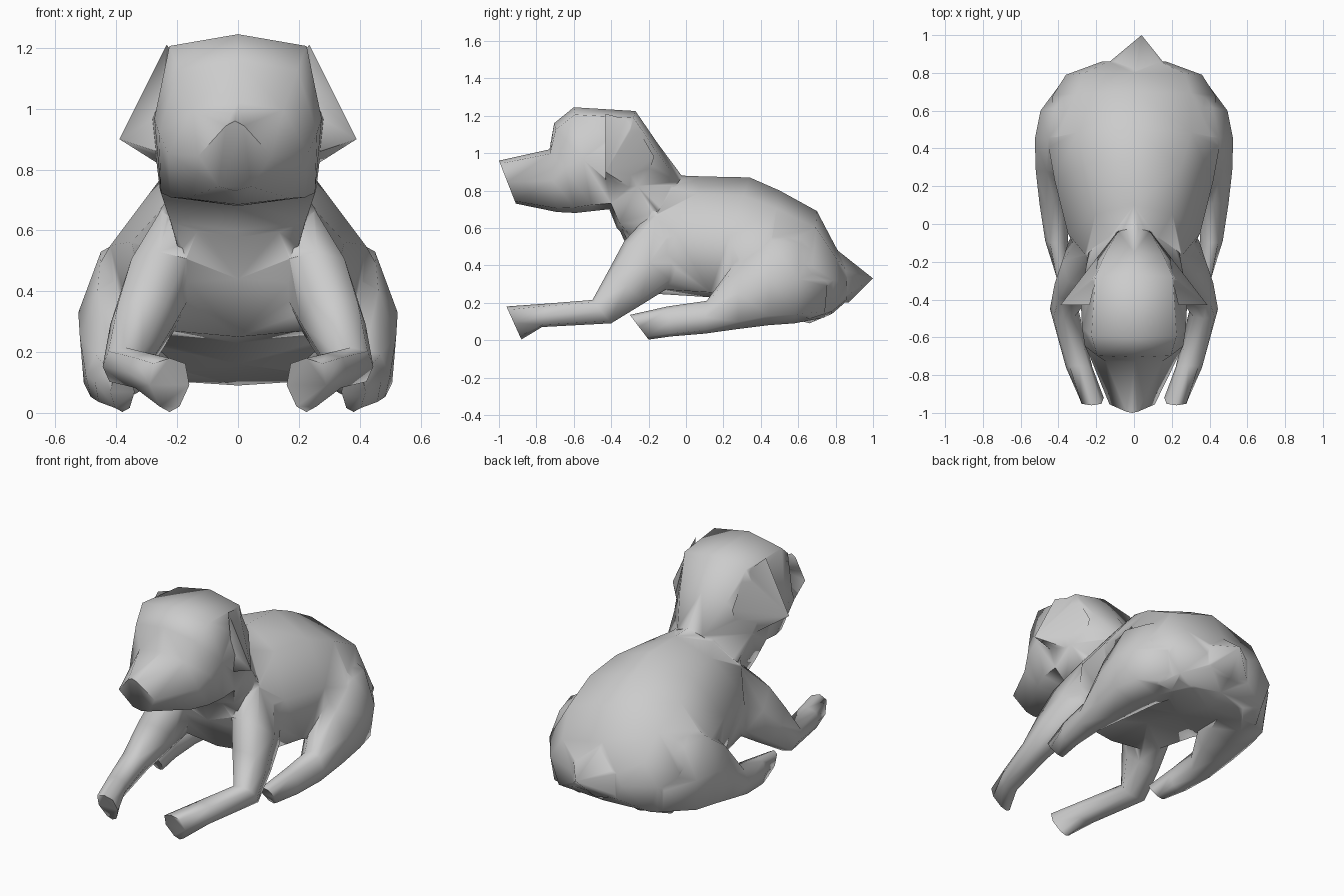
import bpy, bmesh, math

if "Cube" in bpy.data.objects:
    bpy.data.objects.remove(bpy.data.objects["Cube"])


def finish(bm, name):
    bmesh.ops.recalc_face_normals(bm, faces=bm.faces)
    bmesh.ops.triangulate(bm, faces=bm.faces)
    me = bpy.data.meshes.new(name)
    bm.to_mesh(me)
    bm.free()
    ob = bpy.data.objects.new(name, me)
    bpy.context.collection.objects.link(ob)
    return ob


def loft(name, sections, vt=.8, vb=.8, side=1):
    """Each section: top y, top z, bottom y, bottom z, centre x, half width,
    relative width of upper and lower corners; vt, vb: height of those corners."""
    bm = bmesh.new()
    rings = []
    for ty, tz, by, bz, cx, hw, kt, kb in sections:
        shape = [(0, 1), (kt, vt), (1, 0), (kb, -vb), (0, -1), (-kb, -vb), (-1, 0), (-kt, vt)]
        cy, cz, dy, dz = (ty + by) / 2, (tz + bz) / 2, (ty - by) / 2, (tz - bz) / 2
        rings.append([bm.verts.new((side * (cx + hw * u), cy + dy * v, cz + dz * v))
                      for u, v in shape])
    for a, b in zip(rings, rings[1:]):
        for i in range(8):
            j = (i + 1) % 8
            bm.faces.new((a[i], a[j], b[j], b[i]))
    bm.faces.new(rings[0])
    bm.faces.new(rings[-1])
    return finish(bm, name)


def hull(name, points, side=1):
    bm = bmesh.new()
    for x, y, z in points:
        bm.verts.new((side * x, y, z))
    bmesh.ops.convex_hull(bm, input=bm.verts)
    return finish(bm, name)


# Torso from chest to rump
body = loft("dog_body", [
    (-.13, .97, -.36, .60, 0, .18, .5, .7),
    (-.03, .88, -.29, .44, 0, .26, .5, .75),
    (.10, .875, -.20, .25, 0, .35, .58, .8),
    (.34, .87, .12, .23, 0, .42, .6, .8),
    (.50, .80, .40, .16, 0, .46, .66, .85),
    (.70, .69, .66, .09, 0, .43, .7, .85),
    (.80, .50, .78, .14, 0, .36, .75, .85),
    (.86, .40, .86, .21, 0, .17, .8, .8),
], vt=.7, vb=.92)

# Head with muzzle, running back into the neck
parts = [loft("head", [
    (-1.0, .96, -.91, .73, -.01, .12, .25, .45),
    (-.73, 1.02, -.69, .685, 0, .23, .65, .75),
    (-.705, 1.16, -.59, .68, 0, .26, .75, .85),
    (-.6, 1.245, -.50, .69, 0, .275, .82, .92),
    (-.27, 1.225, -.41, .70, 0, .285, .72, .9),
    (-.15, 1.05, -.37, .60, 0, .26, .6, .85),
    (-.02, .875, -.28, .50, 0, .24, .35, .8),
], vt=.86, vb=.88)]

# Stubby tail
parts.append(hull("tail", [(0, .76, .52), (-.2, .80, .38), (.2, .80, .38),
                           (0, .87, .20), (.04, 1.0, .33), (-.2, .80, .2), (.2, .80, .2)]))

for side, label in ((1, "left"), (-1, "right")):
    # Folded ear flap, sloping back into the neck
    parts.append(hull(label + "_ear", [
        (.235, -.43, 1.21), (.39, -.43, .90), (.27, -.43, .86),
        (.20, -.28, 1.17), (.20, -.24, .78), (.19, -.17, .98)], side))
    # Front leg: shoulder, elbow, forearm, paw
    parts.append(loft(label + "_front_leg", [
        (-.18, .69, .08, .58, .19, .08, .7, .7),
        (-.33, .53, -.06, .30, .26, .12, .75, .7),
        (-.41, .38, -.22, .20, .315, .105, .75, .7),
        (-.50, .215, -.40, .09, .37, .075, .75, .7),
        (-.75, .195, -.77, .07, .29, .07, .75, .7),
        (-.96, .18, -.88, .003, .225, .065, .8, .5),
    ], side=side))
    # Hind leg: thigh narrowing forward to the foot
    parts.append(loft(label + "_hind_leg", [
        (.77, .46, .74, .12, .20, .18, .6, .9),
        (.62, .56, .58, .09, .32, .175, .55, .9),
        (.46, .58, .44, .08, .36, .165, .55, .9),
        (.28, .44, .28, .06, .39, .13, .55, .9),
        (.11, .21, .10, .035, .42, .08, .6, .8),
        (-.10, .18, -.08, .02, .41, .06, .6, .8),
        (-.30, .135, -.20, .003, .38, .04, .7, .6),
    ], side=side))

# Fuse everything into one continuous skin
bpy.context.view_layer.objects.active = body
for part in parts:
    mod = body.modifiers.new("fuse", 'BOOLEAN')
    mod.operation, mod.solver, mod.object = 'UNION', 'EXACT', part
    bpy.ops.object.modifier_apply(modifier=mod.name)
    bpy.data.objects.remove(part)
body.select_set(True)
bpy.ops.object.shade_smooth_by_angle(angle=math.radians(75))
